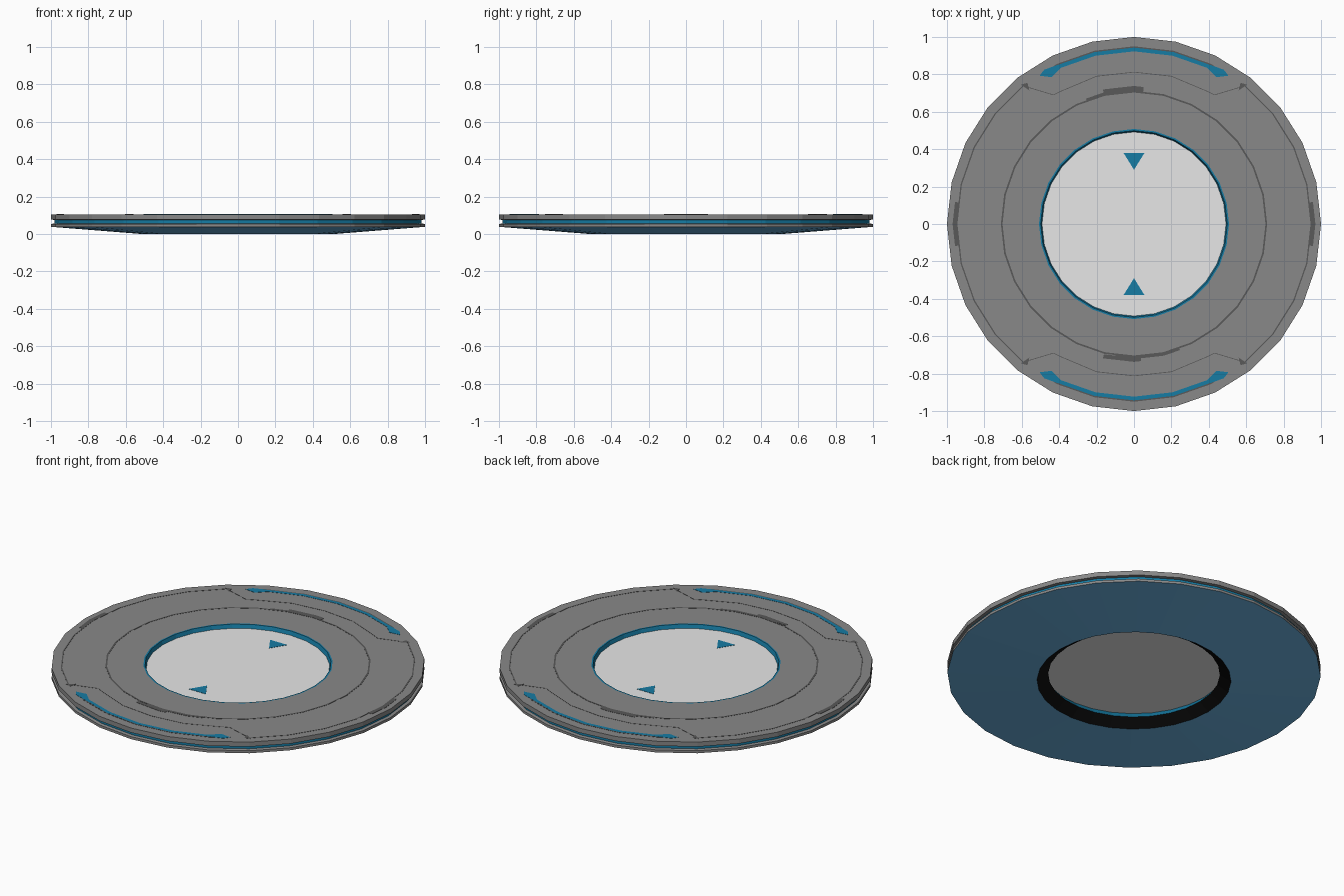
import bpy, bmesh
from math import sin, cos, pi, radians

SIDES = 28
TOP = 0.104

cube = bpy.data.objects.get("Cube")
if cube:
    bpy.data.objects.remove(cube, do_unlink=True)


def material(name, r, g, b):
    m = bpy.data.materials.new(name)
    m.use_nodes = True
    m.diffuse_color = (r, g, b, 1)
    node = next(n for n in m.node_tree.nodes if n.type == 'BSDF_PRINCIPLED')
    node.inputs["Base Color"].default_value = (r, g, b, 1)
    return m


grey = material("mid_grey", 0.25, 0.25, 0.25)
dark = material("dark_grey", 0.1, 0.1, 0.1)
black = material("black", 0.004, 0.004, 0.004)
white = material("light_grey", 0.85, 0.85, 0.85)
teal = material("deep_teal", 0.008, 0.2, 0.37)
blue = material("sky_blue", 0.15, 0.45, 0.75)


def finish(name, bm, mats):
    bmesh.ops.recalc_face_normals(bm, faces=bm.faces)
    mesh = bpy.data.meshes.new(name)
    bm.to_mesh(mesh)
    bm.free()
    for m in mats:
        mesh.materials.append(m)
    obj = bpy.data.objects.new(name, mesh)
    bpy.context.collection.objects.link(obj)
    return obj


def on_polygon(r, degrees):
    """Point at an angle on the many-sided outline of radius r."""
    step = 2 * pi / SIDES
    a = radians(degrees)
    off = a % step - step / 2
    d = r * cos(step / 2) / cos(off)
    return d * cos(a), d * sin(a)


def lathe(name, profile, mats, slots):
    """Spin a closed profile; slots gives the material of each edge."""
    bm = bmesh.new()
    rings = []
    for i in range(SIDES):
        a = 2 * pi * i / SIDES
        rings.append([bm.verts.new((r * cos(a), r * sin(a), z)) for r, z in profile])
    n = len(profile)
    for i in range(SIDES):
        p, q = rings[i], rings[(i + 1) % SIDES]
        for k in range(n):
            f = bm.faces.new((p[k], q[k], q[(k + 1) % n], p[(k + 1) % n]))
            f.material_index = slots[k]
    return finish(name, bm, mats)


def plate(name, points, mat, z, thick=0.001):
    """Thin flat plate with the given outline, resting on z."""
    bm = bmesh.new()
    low = [bm.verts.new((x, y, z - thick)) for x, y in points]
    high = [bm.verts.new((x, y, z + thick)) for x, y in points]
    bm.faces.new(low)
    bm.faces.new(high)
    for i in range(len(points)):
        j = (i + 1) % len(points)
        bm.faces.new((low[i], low[j], high[j], high[i]))
    return finish(name, bm, [mat])


def arc(name, r_in, r_out, start, end, mat, thick=0.001):
    """Curved strip following the many-sided outline."""
    step = 360 / SIDES
    stops = [k * step for k in range(-SIDES, 2 * SIDES) if start < k * step < end]
    angles = [start] + stops + [end]
    points = [on_polygon(r_out, a) for a in angles]
    points += [on_polygon(r_in, a) for a in reversed(angles)]
    return plate(name, points, mat, TOP, thick)


def line(name, path, width, mat):
    """Thin strip along an open path that runs mostly along x."""
    points = [(x, y + width / 2) for x, y in path]
    points += [(x, y - width / 2) for x, y in reversed(path)]
    return plate(name, points, mat, TOP)


# Main ring: grey deck, teal groove and hole wall, blue underside
lathe("ring_body",
      [(0.508, TOP), (1, TOP), (1, 0.077), (0.982, 0.075), (0.982, 0.056),
       (1, 0.053), (1, 0.038), (0.52, 0), (0.46, 0.04), (0.492, 0.08), (0.499, TOP)],
      [grey, teal, blue, black],
      [0, 0, 0, 1, 0, 0, 2, 3, 1, 1, 1])

# Recessed centre disc
bm = bmesh.new()
bmesh.ops.create_cone(bm, cap_ends=True, segments=SIDES, radius1=0.49,
                      radius2=0.492, depth=0.004)
centre = finish("centre_disc", bm, [white])
centre.location.z = 0.08

# Round seam and its thicker worn stretches
lathe("inner_seam", [(0.703, TOP - 0.001), (0.712, TOP - 0.001),
                     (0.712, TOP + 0.001), (0.703, TOP + 0.001)], [dark], [0] * 4)
arc("back_seam_patch", 0.703, 0.722, 86, 111, dark, 0.0012)
arc("back_seam_patch_outer", 0.72, 0.738, 86, 103, dark, 0.0012)
arc("front_seam_patch", 0.703, 0.722, 262, 290, dark, 0.0012)
arc("front_seam_patch_outer", 0.715, 0.737, 257, 273, dark, 0.0012)

# Side seams with a notch patch in the middle
for side, mid in (("left", 0), ("right", 180)):
    arc(side + "_outer_seam", 0.944, 0.951, mid - 52, mid + 52, dark)
    arc(side + "_seam_patch", 0.944, 0.97, mid - 7, mid + 7, dark, 0.0012)

# Details repeated at the front and back
for end, s in (("front", -1), ("back", 1)):
    mid = 90 * s
    arc(end + "_light_strip", 0.923, 0.943, mid - 26, mid + 26, teal, 0.0012)
    arc(end + "_light_edge", 0.943, 0.95, mid - 27, mid + 27, dark)
    line(end + "_panel_seam",
         [(-0.58, 0.735 * s), (-0.43, 0.69 * s), (-0.39, 0.71 * s), (-0.2, 0.79 * s),
          (0, 0.812 * s), (0.2, 0.79 * s), (0.39, 0.71 * s), (0.43, 0.69 * s),
          (0.58, 0.735 * s)], 0.004, dark)
    plate(end + "_arrow", [(-0.056, 0.38 * s), (0.056, 0.38 * s), (0, 0.29 * s)],
          teal, 0.0825)
    for side, m in (("left", 1), ("right", -1)):
        plate(f"{end}_{side}_light_tip",
              [(x * m, y * s) for x, y in ((0.39, 0.835), (0.44, 0.785), (0.505, 0.793),
                                           (0.48, 0.825), (0.41, 0.85))],
              teal, TOP, 0.0014)
        plate(f"{end}_{side}_seam_corner",
              [(x * m, y * s) for x, y in ((0.605, 0.745), (0.57, 0.755), (0.56, 0.715))],
              dark, TOP, 0.0012)
